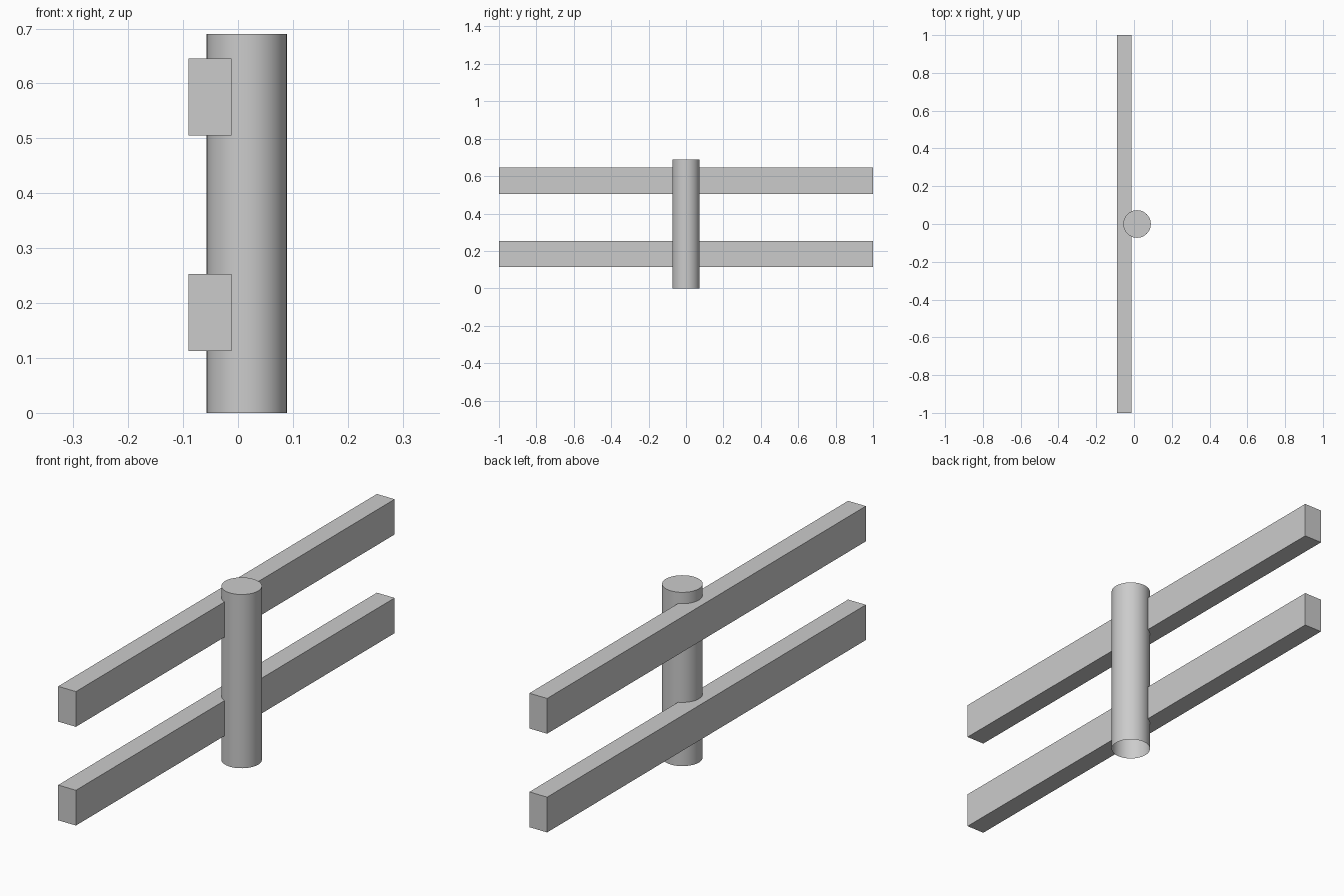
import bpy, bmesh, math
from mathutils import Matrix, Vector

if "Cube" in bpy.data.objects:
    bpy.data.objects.remove(bpy.data.objects["Cube"])


def add_object(name, bm):
    mesh = bpy.data.meshes.new(name)
    bm.to_mesh(mesh)
    bm.free()
    obj = bpy.data.objects.new(name, mesh)
    bpy.context.collection.objects.link(obj)
    return obj


# Round post, capped on top and open underneath
POST_RADIUS, POST_HEIGHT, POST_X = 0.073, 0.69, 0.016
bm = bmesh.new()
bmesh.ops.create_cone(bm, cap_ends=True, segments=48, radius1=POST_RADIUS,
                      radius2=POST_RADIUS, depth=POST_HEIGHT,
                      matrix=Matrix.Translation((POST_X, 0, POST_HEIGHT / 2)))
bottom = [f for f in bm.faces if f.normal.z < -0.9]
bmesh.ops.delete(bm, geom=bottom, context='FACES_ONLY')
post = add_object("post", bm)
bpy.context.view_layer.objects.active = post
post.select_set(True)
bpy.ops.object.shade_smooth_by_angle(angle=math.radians(40))

# Two square-edged rails let into the back of the post
RAIL_SIZE = Vector((0.078, 2.0, 0.14))
for name, z in (("lower_rail", 0.183), ("upper_rail", 0.575)):
    bm = bmesh.new()
    bmesh.ops.create_cube(bm, size=1.0)
    bmesh.ops.scale(bm, vec=RAIL_SIZE, verts=bm.verts)
    bmesh.ops.translate(bm, vec=(-0.051, 0, z), verts=bm.verts)
    add_object(name, bm)
